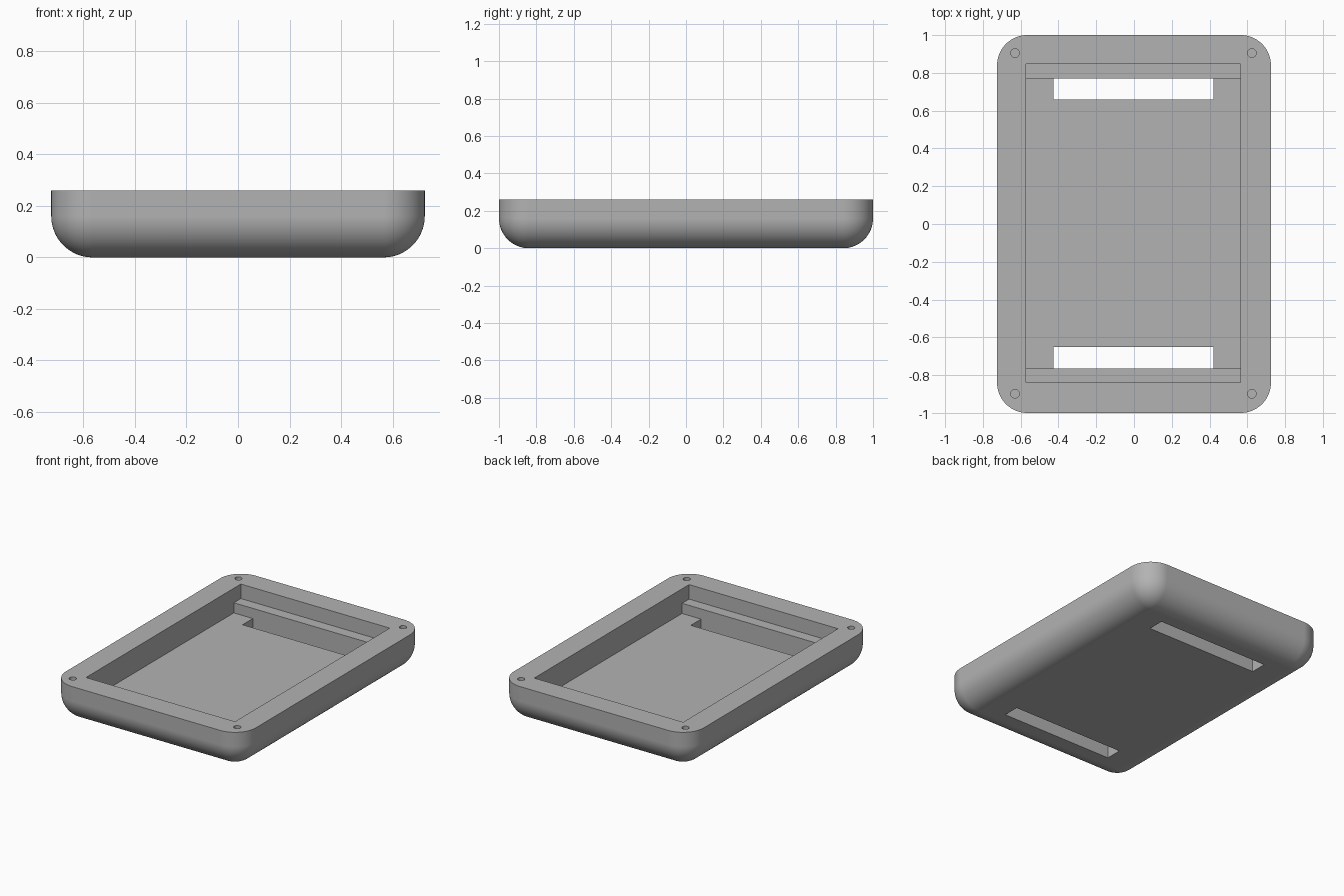
import bpy
import bmesh
from math import sin, cos, pi
from mathutils import Matrix, Vector

if "Cube" in bpy.data.objects:
    bpy.data.objects.remove(bpy.data.objects["Cube"])

HALF_X, HALF_Y, HEIGHT, RADIUS = 0.725, 1.0, 0.26, 0.16
SEGMENTS = 16
OFF_X, OFF_Y = -0.003, 0.003    # slight shift of the pocket and slots

grey = bpy.data.materials.new("plain grey")
grey.use_nodes = True
colour = (0.45, 0.45, 0.45, 1)
grey.diffuse_color = colour
grey.node_tree.nodes["Principled BSDF"].inputs["Base Color"].default_value = colour


def make_object(name, bm):
    bmesh.ops.recalc_face_normals(bm, faces=bm.faces)
    mesh = bpy.data.meshes.new(name)
    bm.to_mesh(mesh)
    bm.free()
    mesh.materials.append(grey)
    obj = bpy.data.objects.new(name, mesh)
    bpy.context.collection.objects.link(obj)
    return obj


def box(name, x0, x1, y0, y1, z0, z1):
    bm = bmesh.new()
    size = Vector((x1 - x0, y1 - y0, z1 - z0))
    centre = Vector((x0 + x1, y0 + y1, z0 + z1)) / 2
    bmesh.ops.create_cube(bm, size=1, matrix=Matrix.Translation(centre) @ Matrix.Diagonal((*size, 1)))
    return make_object(name, bm)


def peg(name, x, y, z0, z1, radius):
    bm = bmesh.new()
    bmesh.ops.create_cone(bm, cap_ends=True, segments=24, radius1=radius, radius2=radius,
                          depth=z1 - z0, matrix=Matrix.Translation((x, y, (z0 + z1) / 2)))
    return make_object(name, bm)


def rounded_ring(bm, radius, z):
    """Rounded rectangle outline with corners of the given radius."""
    verts = []
    for quarter, (sx, sy) in enumerate([(1, 1), (-1, 1), (-1, -1), (1, -1)]):
        for i in range(SEGMENTS + 1):
            a = (quarter + i / SEGMENTS) * pi / 2
            verts.append(bm.verts.new((sx * (HALF_X - RADIUS) + radius * cos(a),
                                       sy * (HALF_Y - RADIUS) + radius * sin(a), z)))
    return verts


# Solid body: straight wall above a rounded lower edge with ball corners
bm = bmesh.new()
rings = []
for i in range(SEGMENTS + 1):
    a = i / SEGMENTS * pi / 2
    rings.append(rounded_ring(bm, RADIUS * sin(a), RADIUS * (1 - cos(a))))
rings.append(rounded_ring(bm, RADIUS, HEIGHT))
for low, high in zip(rings, rings[1:]):
    for i in range(len(low)):
        j = (i + 1) % len(low)
        bm.faces.new((low[i], low[j], high[j], high[i]))
bm.faces.new(rings[0])
bm.faces.new(rings[-1])
bmesh.ops.remove_doubles(bm, verts=bm.verts, dist=0.0001)
body = make_object("tray_body", bm)

# Pocket: wide upper part, shorter lower part that leaves a ledge at each end
px0, px1 = OFF_X - 0.568, OFF_X + 0.568
cutters = [
    box("upper_pocket_cutter", px0, px1, OFF_Y - 0.843, OFF_Y + 0.843, 0.16, 0.4),
    box("lower_pocket_cutter", px0, px1, OFF_Y - 0.767, OFF_Y + 0.767, 0.09, 0.3),
]

# Strap slots through the floor, against each ledge
for side in (-1, 1):
    ya, yb = sorted((OFF_Y + side * 0.655, OFF_Y + side * 0.767))
    cutters.append(box("slot_cutter", OFF_X - 0.423, OFF_X + 0.423, ya, yb, -0.1, 0.12))

# Screw holes in the rim corners
for sx in (-1, 1):
    for sy in (-1, 1):
        cutters.append(peg("screw_hole_cutter", OFF_X + sx * 0.627, OFF_Y + sy * 0.902,
                           0.14, 0.4, 0.023))

bpy.context.view_layer.objects.active = body
body.select_set(True)
for cutter in cutters:
    cutter.hide_render = True
    mod = body.modifiers.new("cut", "BOOLEAN")
    mod.operation = "DIFFERENCE"
    mod.solver = "EXACT"
    mod.object = cutter
    bpy.ops.object.modifier_apply(modifier=mod.name)
    bpy.data.objects.remove(cutter)

# Smooth rounded edges, crisp cuts
bpy.ops.object.shade_smooth_by_angle(angle=pi / 6)
weighted = body.modifiers.new("weighted normals", "WEIGHTED_NORMAL")
weighted.keep_sharp = True
